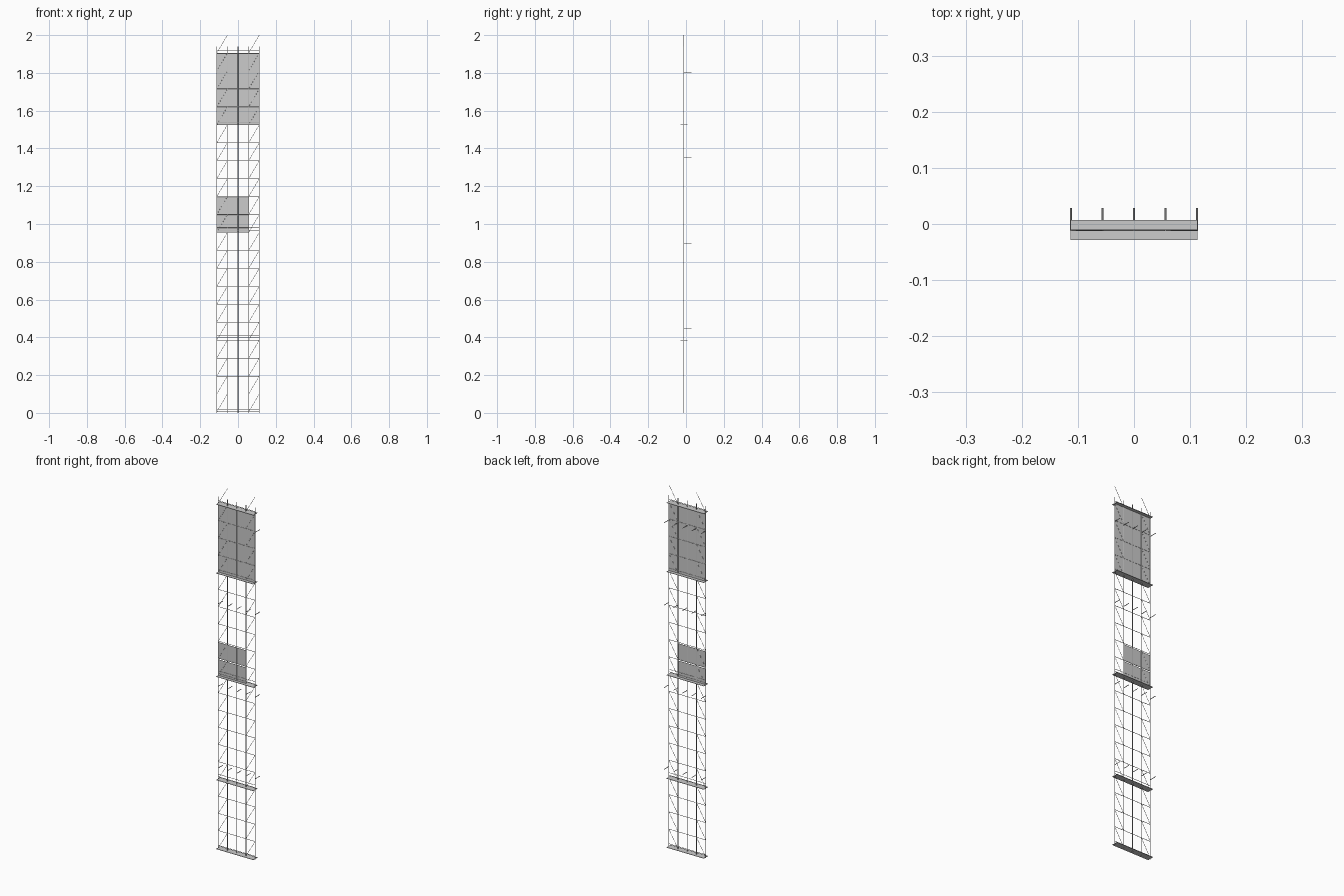
import bpy, bmesh
from mathutils import Vector, Matrix

if "Cube" in bpy.data.objects:
    bpy.data.objects.remove(bpy.data.objects["Cube"])

COLS = [-0.1125, -0.05625, 0.0, 0.05625, 0.1125]
BASE, PITCH, Y = 0.005, 0.095, -0.0112
W = COLS[-1]


def level(k):
    return BASE + PITCH * k


def finish(name, bm):
    me = bpy.data.meshes.new(name)
    bm.to_mesh(me)
    bm.free()
    ob = bpy.data.objects.new(name, me)
    bpy.context.collection.objects.link(ob)
    return ob


def tubes(name, segments, r, sides=8):
    bm = bmesh.new()
    for a, b in segments:
        a, b = Vector(a), Vector(b)
        d = b - a
        m = Matrix.Translation((a + b) / 2) @ d.to_track_quat('Z', 'Y').to_matrix().to_4x4()
        bmesh.ops.create_cone(bm, cap_ends=True, segments=sides, radius1=r,
                              radius2=r, depth=d.length, matrix=m)
    ob = finish(name, bm)
    for p in ob.data.polygons:
        p.use_smooth = len(p.vertices) == 4
    return ob


def boxes(name, items):
    bm = bmesh.new()
    for lo, hi in items:
        lo, hi = Vector(lo), Vector(hi)
        m = Matrix.Translation((lo + hi) / 2) @ Matrix.Diagonal((*(hi - lo), 1))
        bmesh.ops.create_cube(bm, size=1, matrix=m)
    return finish(name, bm)


# Upright poles
tubes("uprights", [((x, Y, 0), (x, Y, 1.94)) for x in COLS], 0.0016)

# Horizontal ledgers on every level
tubes("ledgers", [((-W, Y, level(k)), (W, Y, level(k))) for k in range(21)], 0.0012)

# Low rails just above the decks
rails = [level(0) + 0.014, level(16) + 0.014, level(20) + 0.014]
for k in (4, 10):
    rails += [level(k) + 0.012, level(k) + 0.026]
tubes("deck_rails", [((-W, Y, z), (W, Y, z)) for z in rails], 0.0011)

# Diagonal braces in the outer bays
tubes("diagonal_braces",
      [((COLS[i], Y, level(k)), (COLS[i + 1], Y, level(k + 1)))
       for i in (0, 3) for k in range(21)], 0.0009)

# Ties reaching back to the wall
tubes("wall_ties", [((x, Y, z), (x, 0.0285, z))
                    for x in COLS for z in (0.445, 0.895, 1.35, 1.804)], 0.0016)

# Walking decks
boxes("decks", [((-W - 0.001, -0.0285, level(k) - 0.001), (W + 0.001, 0.0072, level(k) + 0.001))
                for k in (0, 4, 10, 16, 20)])

# Sheeting panels, wide at the top and narrower in the middle
panels = [(k, W) for k in range(16, 20)] + [(k, COLS[3]) for k in (10, 11)]
boxes("sheeting_panels", [((-W, Y - 0.0004, level(k) + 0.001),
                           (x1, Y + 0.0004, level(k) + (0.094 if k > 15 else 0.089)))
                          for k, x1 in panels])
